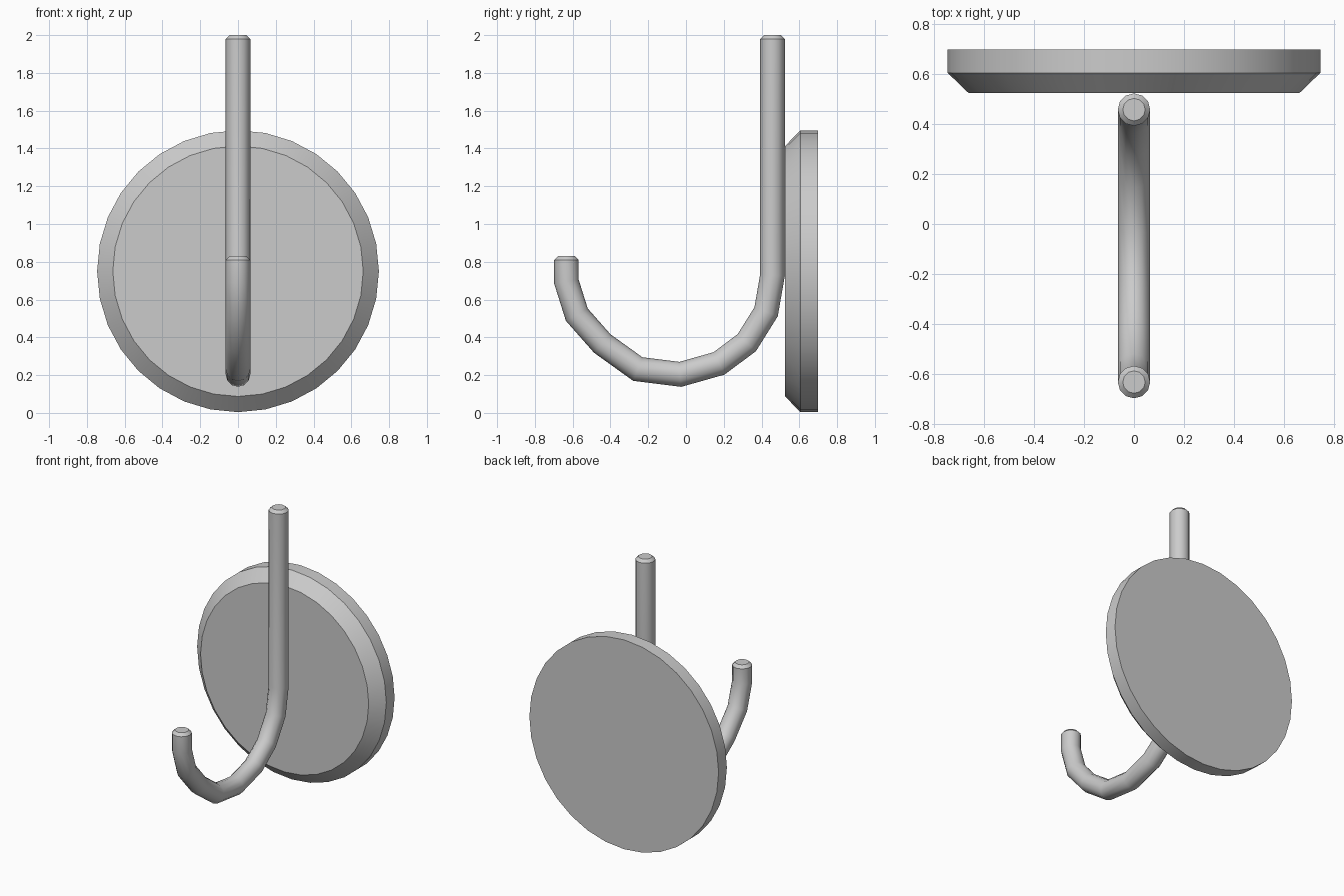
import bpy, bmesh, math
from mathutils import Vector

if "Cube" in bpy.data.objects:
    bpy.data.objects.remove(bpy.data.objects["Cube"])

grey = bpy.data.materials.new("light grey")
grey.diffuse_color = (0.6, 0.6, 0.6, 1)
grey.use_nodes = True
grey.node_tree.nodes["Principled BSDF"].inputs["Base Color"].default_value = grey.diffuse_color


def loft(name, rings):
    """Skin a list of equal-sized point rings and cap both ends."""
    bm = bmesh.new()
    loops = [[bm.verts.new(p) for p in ring] for ring in rings]
    n = len(loops[0])
    for a, b in zip(loops, loops[1:]):
        for i in range(n):
            j = (i + 1) % n
            bm.faces.new((a[i], a[j], b[j], b[i]))
    bm.faces.new(loops[0])
    bm.faces.new(loops[-1])
    bmesh.ops.recalc_face_normals(bm, faces=bm.faces)
    mesh = bpy.data.meshes.new(name)
    bm.to_mesh(mesh)
    bm.free()
    mesh.materials.append(grey)
    obj = bpy.data.objects.new(name, mesh)
    bpy.context.collection.objects.link(obj)
    bpy.ops.object.select_all(action='DESELECT')
    obj.select_set(True)
    bpy.context.view_layer.objects.active = obj
    bpy.ops.object.shade_smooth_by_angle(angle=math.radians(32))
    return obj


def circle(n):
    return [(math.cos(2 * math.pi * i / n), math.sin(2 * math.pi * i / n))
            for i in range(n)]


# Round backing disc with a chamfered front edge: (y, radius)
disc_profile = [(0.525, 0.663), (0.605, 0.746), (0.698, 0.746)]
loft("backing_disc", [[(r * c, y, 0.75 + r * s) for c, s in circle(32)]
                      for y, r in disc_profile])

# Bent hook rod: centre line (y, z) from the top down and round to the tip
path = [(0.458, 2.0), (0.458, 1.98), (0.458, 0.73), (0.424, 0.535),
        (0.322, 0.372), (0.175, 0.262), (-0.03, 0.204), (-0.255, 0.232),
        (-0.443, 0.367), (-0.578, 0.52), (-0.633, 0.695), (-0.633, 0.81),
        (-0.633, 0.83)]
points = [Vector((0, y, z)) for y, z in path]
side = Vector((1, 0, 0))
rings = []
for k, p in enumerate(points):
    before = (p - points[k - 1]).normalized() if k else None
    after = (points[k + 1] - p).normalized() if k < len(points) - 1 else None
    before, after = before or after, after or before
    tangent = (before + after).normalized()
    out = side.cross(tangent)
    mitre = 1 / tangent.dot(before)
    r = 0.045 if k in (0, len(points) - 1) else 0.065
    rings.append([p + side * (r * c) + out * (r * s * mitre)
                  for c, s in circle(12)])
loft("hook_rod", rings)
